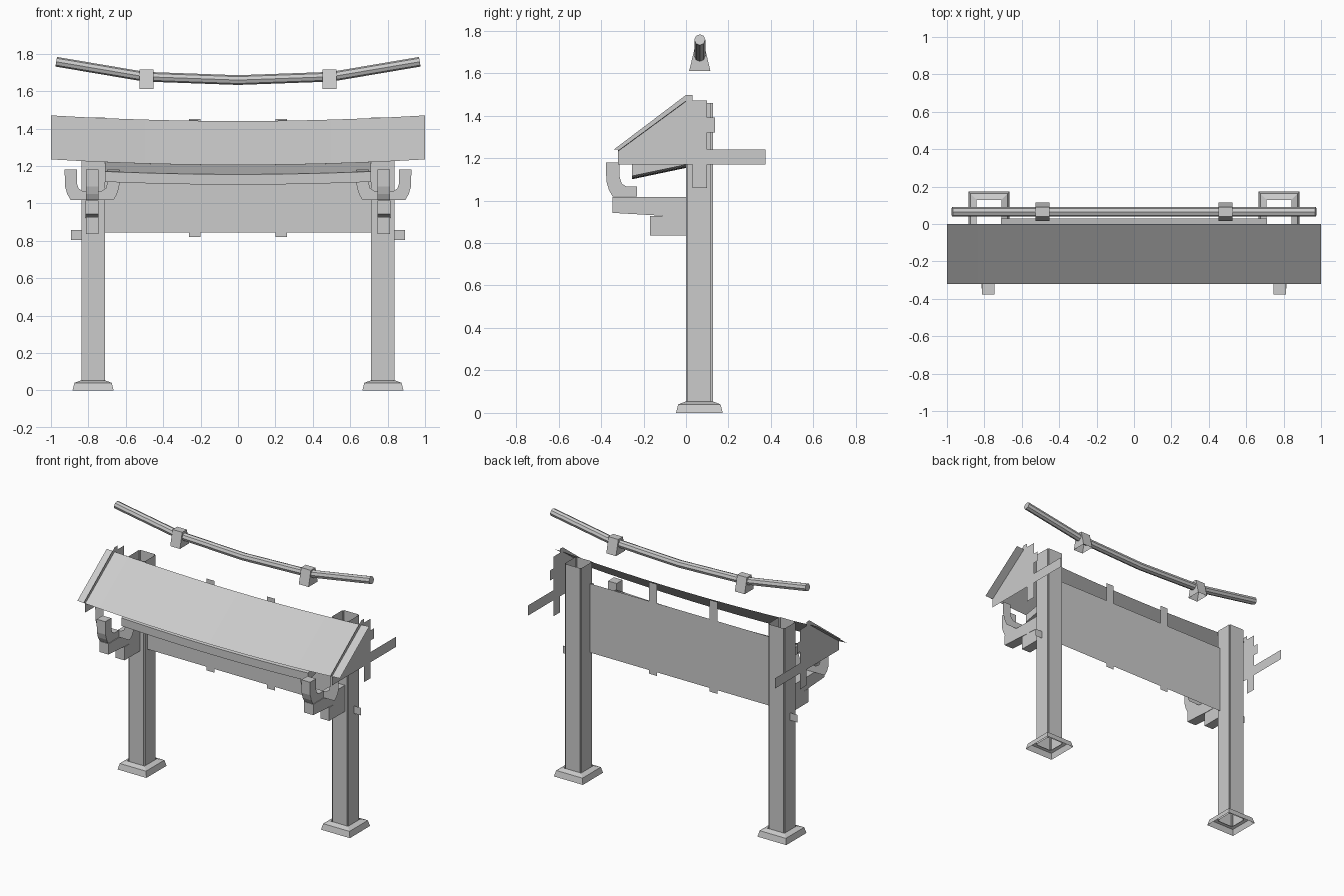
import bpy, bmesh, math
from mathutils import Vector

cube = bpy.data.objects.get("Cube")
if cube:
    bpy.data.objects.remove(cube, do_unlink=True)

grey = bpy.data.materials.new("plain_grey")
grey.use_nodes = True
GREY = (0.6, 0.6, 0.6, 1)
grey.diffuse_color = GREY
grey.node_tree.nodes["Principled BSDF"].inputs["Base Color"].default_value = GREY

POST_X, POST_Y, BRACKET_X = 0.775, 0.063, 0.78


def add(name, loops, closed=True, caps=False):
    """Skin a list of matching point loops; a single loop becomes a flat plate."""
    bm = bmesh.new()
    rings = [[bm.verts.new(p) for p in loop] for loop in loops]
    n = len(rings[0])
    for a, b in zip(rings, rings[1:]):
        for i in range(n if closed else n - 1):
            j = (i + 1) % n
            bm.faces.new((a[i], a[j], b[j], b[i]))
    if caps or len(rings) == 1:
        bm.faces.new(rings[0])
        if len(rings) > 1:
            bm.faces.new(rings[-1])
    if closed and len(rings) > 1:
        bmesh.ops.recalc_face_normals(bm, faces=bm.faces)
    mesh = bpy.data.meshes.new(name)
    bm.to_mesh(mesh)
    bm.free()
    mesh.materials.append(grey)
    obj = bpy.data.objects.new(name, mesh)
    bpy.context.collection.objects.link(obj)
    return obj


def slab(name, profile, x0, x1):
    """Extrude a (y, z) profile along x."""
    return add(name, [[(x, y, z) for y, z in profile] for x in (x0, x1)], caps=True)


def rect(a0, a1, b0, b1):
    return [(a0, b0), (a1, b0), (a1, b1), (a0, b1)]


def plate_x(name, x, outline):
    return add(name, [[(x, a, b) for a, b in outline]])


def plate_y(name, y, outline):
    return add(name, [[(a, y, b) for a, b in outline]])


def sagging(profile, half, steps=12):
    """Repeat a (y, z) profile along x with the ends lifted."""
    xs = [half * (2 * i / steps - 1) for i in range(steps + 1)]
    return [[(x, y, z + 0.03 * x * x) for y, z in profile] for x in xs]


def square(cx, cy, r, z):
    return [(cx + a * r, cy + b * r, z) for a, b in ((-1, -1), (1, -1), (1, 1), (-1, 1))]


def notched(cx, cy, r, notch, z):
    """Square outline with a small step cut in each corner."""
    s = r - notch
    quarter = [(r, -s), (r, s), (s, s)]
    pts = []
    for k in range(4):
        c, d = round(math.cos(k * math.pi / 2)), round(math.sin(k * math.pi / 2))
        pts += [(cx + a * c - b * d, cy + a * d + b * c, z) for a, b in quarter]
    return pts


# Roof sheet and the boxed eave beneath it
add("roof", sagging([(-0.32, 1.205), (0, 1.44)], 1.0), closed=False)
add("lower_eave", sagging([(-0.255, 1.1), (-0.255, 1.155), (0.03, 1.205), (0.03, 1.16)], 0.71), caps=True)

# Panel between the posts, with its struts
plate_y("panel", 0.03, rect(-0.71, 0.71, 0.845, 1.32))

# Hook outline as distance from the bracket centre and height
HOOK = [(0.147, 1.18), (0.082, 1.18), (0.082, 1.11), (0.073, 1.08), (0.05, 1.065),
        (0, 1.065), (0, 1.018), (0.115, 1.018), (0.133, 1.05), (0.145, 1.09)]

for side, s in (("left", 1), ("right", -1)):
    px, bx, gx = s * POST_X, s * BRACKET_X, s * 0.94

    # Hollow post and its open foot
    add(side + "_post", [notched(px, POST_Y, 0.063, 0.008, z) for z in (0.03, 1.46)])
    add(side + "_foot", [square(px, POST_Y, r, z) for r, z in ((0.11, 0), (0.1, 0.04), (0.066, 0.053))])

    # Flat gable, through beam and cross pieces at the roof end
    plate_x(side + "_gable", gx, [(-0.34, 1.24), (0, 1.497), (0.03, 1.497), (0.03, 1.24)])
    plate_x(side + "_through_beam", gx, rect(-0.32, 0.375, 1.17, 1.24))
    plate_x(side + "_cross_post_top", gx, rect(0.03, 0.1, 1.24, 1.47))
    plate_x(side + "_cross_post_bottom", gx, rect(0.03, 0.1, 1.06, 1.17))
    plate_x(side + "_cross_tab", gx, rect(0.1, 0.137, 1.32, 1.39))

    # Bracket arm, corbel and upturned hooks
    slab(side + "_bracket_arm", [(-0.345, 0.942), (-0.345, 1.016), (0, 1.016), (0, 0.922)], bx - 0.035, bx + 0.035)
    slab(side + "_corbel", rect(-0.17, 0, 0.835, 0.928), bx - 0.034, bx + 0.034)
    slab(side + "_front_hook", [(-0.23 - d, z) for d, z in HOOK], bx - 0.033, bx + 0.033)
    for end, t in (("outer", s), ("inner", -s)):
        plate_y(side + "_" + end + "_hook", -0.23, [(bx + t * d, z) for d, z in HOOK])

    # Tie end outside the post, and panel strut tenons
    plate_y(side + "_tie_end", POST_Y, rect(s * 0.838, s * 0.893, 0.805, 0.857))
    plate_y(side + "_strut_top", 0.03, rect(s * 0.2, s * 0.262, 1.32, 1.452))
    plate_y(side + "_strut_foot", 0.03, rect(s * 0.2, s * 0.262, 0.82, 0.845))

    # Clip straddling the ridge pole, open below
    clip = [(0.015, 1.61), (0.04, 1.715), (0.09, 1.715), (0.115, 1.61)]
    ends = [[(s * x, y, z) for y, z in clip] for x in (0.453, 0.527)]
    add(side + "_clip", ends, closed=False)
    for i, e in enumerate(ends):
        add(side + "_clip_end_" + str(i + 1), [e])

# Bowed ridge pole
path = [(-0.972, 1.757), (-0.5, 1.677), (0, 1.659), (0.5, 1.677), (0.972, 1.757)]
rings = []
for i, (x, z) in enumerate(path):
    a, b = path[max(i - 1, 0)], path[min(i + 1, len(path) - 1)]
    along = Vector((b[0] - a[0], 0, b[1] - a[1])).normalized()
    up = Vector((-along.z, 0, along.x))
    ring = []
    for k in range(8):
        t = k * math.pi / 4
        ring.append(Vector((x, 0.065, z)) + 0.026 * (up * math.cos(t) + Vector((0, 1, 0)) * math.sin(t)))
    rings.append(ring)
add("ridge_pole", rings, caps=True)
